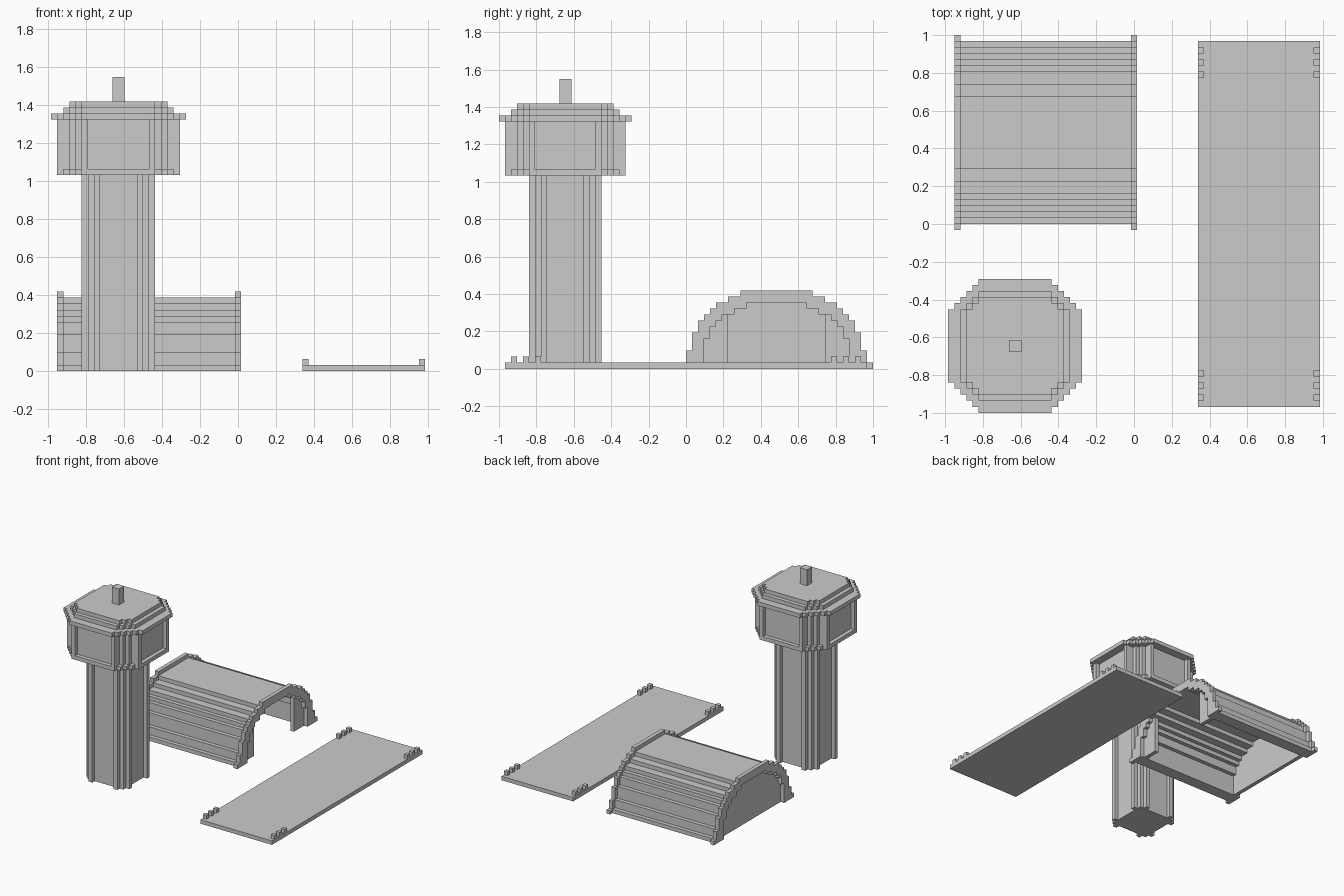
import bpy
import bmesh
from mathutils import Vector

U = 2 / 62                        # size of one block
TOWER = Vector((-19.5, -20, 0))   # tower axis, in blocks
HANGAR_Y = 15                     # hangar ridge line, in blocks

if "Cube" in bpy.data.objects:
    bpy.data.objects.remove(bpy.data.objects["Cube"])


def prism(bm, outline, sweep):
    """Extrude a closed outline (in blocks) along a sweep vector."""
    face = bm.faces.new([bm.verts.new(Vector(p) * U) for p in outline])
    result = bmesh.ops.extrude_face_region(bm, geom=[face], use_keep_orig=True)
    moved = [g for g in result["geom"] if isinstance(g, bmesh.types.BMVert)]
    bmesh.ops.translate(bm, verts=moved, vec=Vector(sweep) * U)


def box(bm, x, y, z):
    base = [(x[0], y[0], z[0]), (x[1], y[0], z[0]), (x[1], y[1], z[0]), (x[0], y[1], z[0])]
    prism(bm, base, (0, 0, z[1] - z[0]))


def finish(bm, name):
    bmesh.ops.recalc_face_normals(bm, faces=bm.faces)
    mesh = bpy.data.meshes.new(name)
    bm.to_mesh(mesh)
    bm.free()
    obj = bpy.data.objects.new(name, mesh)
    bpy.context.collection.objects.link(obj)
    return obj


def turned(points):
    """Repeat one quarter of an outline around the axis."""
    ring = []
    for _ in range(4):
        ring += points
        points = [(-y, x) for x, y in points]
    return ring


def tower_layer(name, half, flat, bottom, top):
    """Octagonal slab with stepped diagonal sides."""
    quarter = [(half, -flat)]
    for n in range(half - flat):
        quarter += [(half - n, flat + n), (half - n - 1, flat + n)]
    if half == flat:
        quarter = [(half, -half)]
    bm = bmesh.new()
    outline = [TOWER + Vector((x, y, bottom)) for x, y in turned(quarter)]
    prism(bm, outline, (0, 0, top - bottom))
    return finish(bm, name)


def tower_posts(name, inner, side, bottom, top):
    """Pair of one-block posts on each of the four faces."""
    bm = bmesh.new()
    for s in (side, -side - 1):
        corners = [(inner, s), (inner + 1, s), (inner + 1, s + 1), (inner, s + 1)]
        ring = turned(corners)
        for i in range(0, len(ring), 4):
            outline = [TOWER + Vector((x, y, bottom)) for x, y in ring[i:i + 4]]
            prism(bm, outline, (0, 0, top - bottom))
    return finish(bm, name)


# Control tower
tower_layer("tower_shaft", 5, 5, 0, 32)
tower_posts("shaft_posts", 5, 3, 0, 32)
tower_layer("cabin_ledge", 10, 6, 32, 33)
tower_layer("cabin_body", 9, 6, 33, 41)
tower_posts("cabin_posts", 9, 5, 33, 41)
tower_layer("roof_brim", 11, 6, 41, 42)
tower_layer("roof_lower", 9, 6, 42, 43)
tower_layer("roof_upper", 8, 6, 43, 44)
tower_layer("antenna", 1, 1, 44, 48)

# Runway with edge lights at both ends
bm = bmesh.new()
box(bm, (10.5, 30.5), (-30, 30), (0, 1))
finish(bm, "runway")
bm = bmesh.new()
for x in (10.5, 29.5):
    for y in (24, 26, 28):
        for start in (y, -y - 1):
            box(bm, (x, x + 1), (start, start + 1), (1, 2))
finish(bm, "runway_lights")

# Stepped arches: (half width, height) from the foot to the crown
SHELL = [(15, 1), (14, 3), (13, 6), (12, 8), (11, 9), (10, 10), (8, 11), (6, 12)]
RIB = [(16, 1), (15, 3), (14, 6), (13, 8), (12, 9), (11, 10), (10, 11), (8, 12), (6, 13)]
INNER = [(12, 5), (11, 7), (10, 8), (9, 9), (7, 10), (5, 11)]


def arch_points(steps, x):
    side, low = [], 0
    for half, high in steps:
        side += [(half, low), (half, high)]
        low = high
    path = side + [(-y, z) for y, z in reversed(side)]
    return [(x, HANGAR_Y + y, z) for y, z in path]


def arch(name, steps, x0, x1, hollow=True):
    outline = arch_points(steps, x0)
    if hollow:
        outline += arch_points(INNER, x0)[::-1]
    bm = bmesh.new()
    prism(bm, outline, (x1 - x0, 0, 0))
    return finish(bm, name)


# Hangar
arch("hangar_shell", SHELL, -28.5, -0.5)
arch("hangar_rear_rib", RIB, -29.5, -28.5)
arch("hangar_front_rib", RIB, -0.5, 0.5)
arch("hangar_rear_wall", INNER, -28.5, -27.5, hollow=False)

# Half-open hangar doors
for name, s in (("left", 1), ("right", -1)):
    profile = [(8, 0), (12, 0), (12, 5), (11, 5), (11, 7), (10, 7), (10, 8), (9, 8), (9, 9), (8, 9), (8, 10)]
    profile = [p for p in profile if p != (8, 9)]
    profile[-1] = (8, 9)
    bm = bmesh.new()
    prism(bm, [(-1.5, HANGAR_Y + s * y, z) for y, z in profile], (1, 0, 0))
    finish(bm, "hangar_door_" + name)
